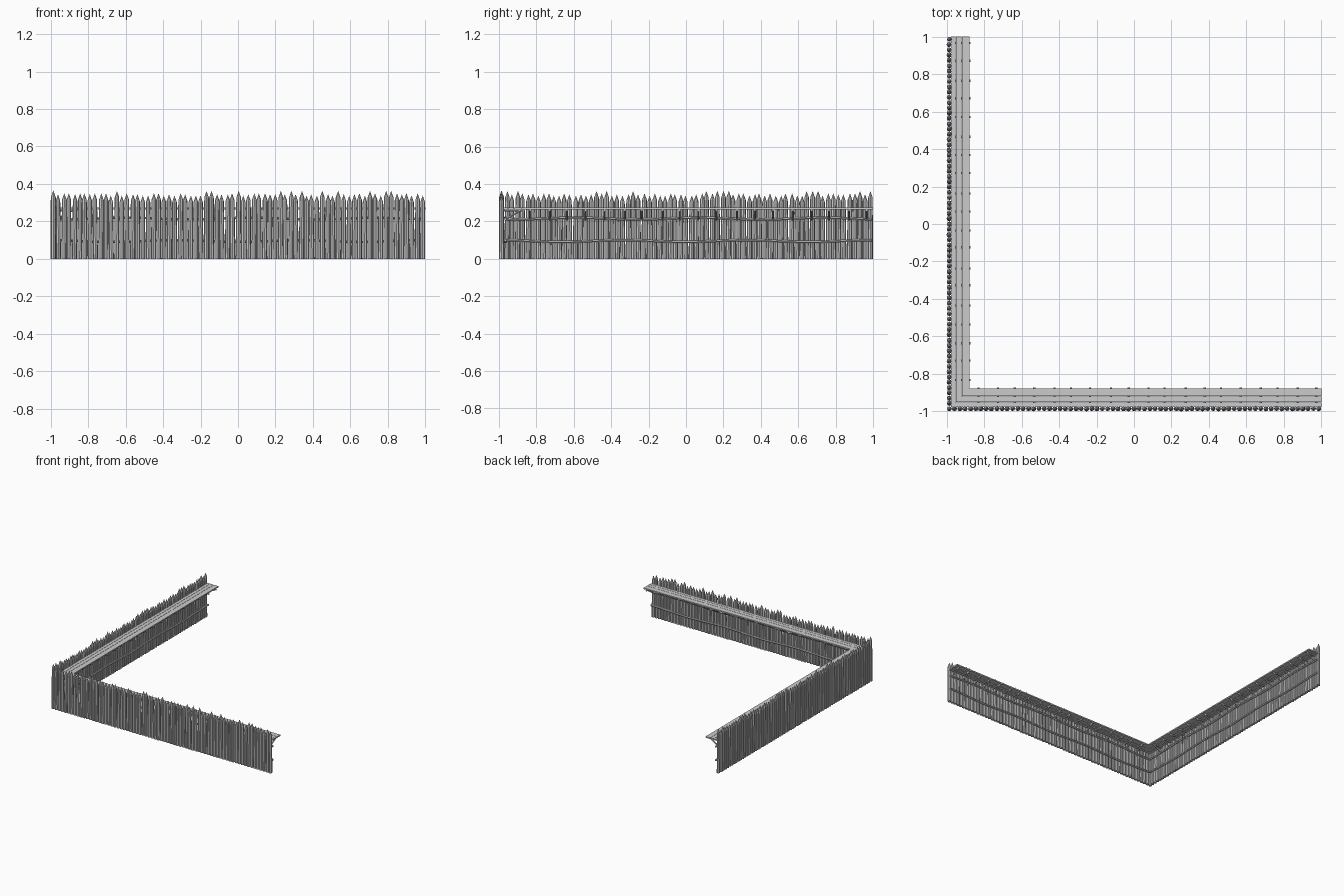
import bpy, bmesh, math, random
from mathutils import Vector

if "Cube" in bpy.data.objects:
    bpy.data.objects.remove(bpy.data.objects["Cube"])

random.seed(4)
WALL = -0.986      # centre line of the stakes
R = 0.0138         # stake radius
N = 71             # stakes per arm


def tube(bm, pts, radii, n, up=(0, 0, 1)):
    """Sweep an n-sided ring along pts; a zero radius makes a point."""
    pts = [Vector(p) for p in pts]
    rings = []
    for i, (p, r) in enumerate(zip(pts, radii)):
        d = (pts[min(i + 1, len(pts) - 1)] - pts[max(i - 1, 0)]).normalized()
        u = d.cross(Vector(up)).normalized()
        v = u.cross(d)
        if r == 0:
            rings.append([bm.verts.new(p)])
            continue
        rings.append([bm.verts.new(p + r * (math.cos(a) * u + math.sin(a) * v))
                      for a in (2 * math.pi * k / n for k in range(n))])
    for a, b in zip(rings, rings[1:]):
        for k in range(n):
            j = (k + 1) % n
            bm.faces.new((a[k], a[j], b[0]) if len(b) == 1 else (a[k], a[j], b[j], b[k]))
    for ring in (rings[0], rings[-1]):
        if len(ring) > 1:
            bm.faces.new(ring)


def finish(bm, name, swap):
    """Make the object; swap x and y for the side arm."""
    if swap:
        for v in bm.verts:
            v.co.x, v.co.y = v.co.y, v.co.x
    bmesh.ops.recalc_face_normals(bm, faces=bm.faces)
    me = bpy.data.meshes.new(name)
    bm.to_mesh(me)
    bm.free()
    ob = bpy.data.objects.new(name, me)
    bpy.context.collection.objects.link(ob)


def stakes(first):
    bm = bmesh.new()
    step = -2 * WALL / (N - 1)
    for i in range(first, N):
        x = WALL + i * step
        y = WALL + random.uniform(-0.001, 0.001)
        h = 0.366 if i == 0 else random.choice((0.338, 0.345, 0.35, 0.363))
        lean = 0 if i in (0, N - 1) else random.uniform(-0.004, 0.004)
        r = R * random.uniform(0.92, 1.0)
        tube(bm, [(x, y, 0), (x + lean, y, h - 0.036), (x + lean, y, h)],
             [r, r * 0.95, 0], 8, (0, 1, 0))
    return bm


def walkway():
    # three long planks, mitred at the corner
    bm = bmesh.new()
    edges = [(-0.976, -0.952), (-0.950, -0.921), (-0.919, -0.878)]
    for a, b in edges:
        base = [(a, a), (1, a), (1, b), (b, b)]
        lo = [bm.verts.new((x, y, 0.264)) for x, y in base]
        hi = [bm.verts.new((x, y, 0.274)) for x, y in base]
        bm.faces.new(lo)
        bm.faces.new(hi)
        for k in range(4):
            j = (k + 1) % 4
            bm.faces.new((lo[k], lo[j], hi[j], hi[k]))
    return bm


def rails():
    # two slightly wavy poles along the inside of the wall
    bm = bmesh.new()
    for z in (0.095, 0.215):
        pts = [(-0.965 + 1.96 * t / 30, -0.966, z + 0.005 * math.sin(t * 0.62 + z * 20))
               for t in range(31)]
        tube(bm, pts, [0.0075] * 31, 6)
    return bm


def braces():
    # crossbeam and diagonal strut under the walkway
    bm = bmesh.new()
    for i in range(19):
        x = -0.83 + i * 0.1 + random.uniform(-0.008, 0.008)
        tube(bm, [(x, -0.975, 0.259), (x, -0.873, 0.259)], [0.006] * 2, 6)
        tube(bm, [(x, -0.970, 0.208), (x, -0.886, 0.258)], [0.006] * 2, 6)
    return bm


for swap, arm in ((False, "front"), (True, "side")):
    finish(stakes(1 if swap else 0), arm + "_stakes", swap)
    finish(walkway(), arm + "_walkway", swap)
    finish(rails(), arm + "_rails", swap)
    finish(braces(), arm + "_braces", swap)
